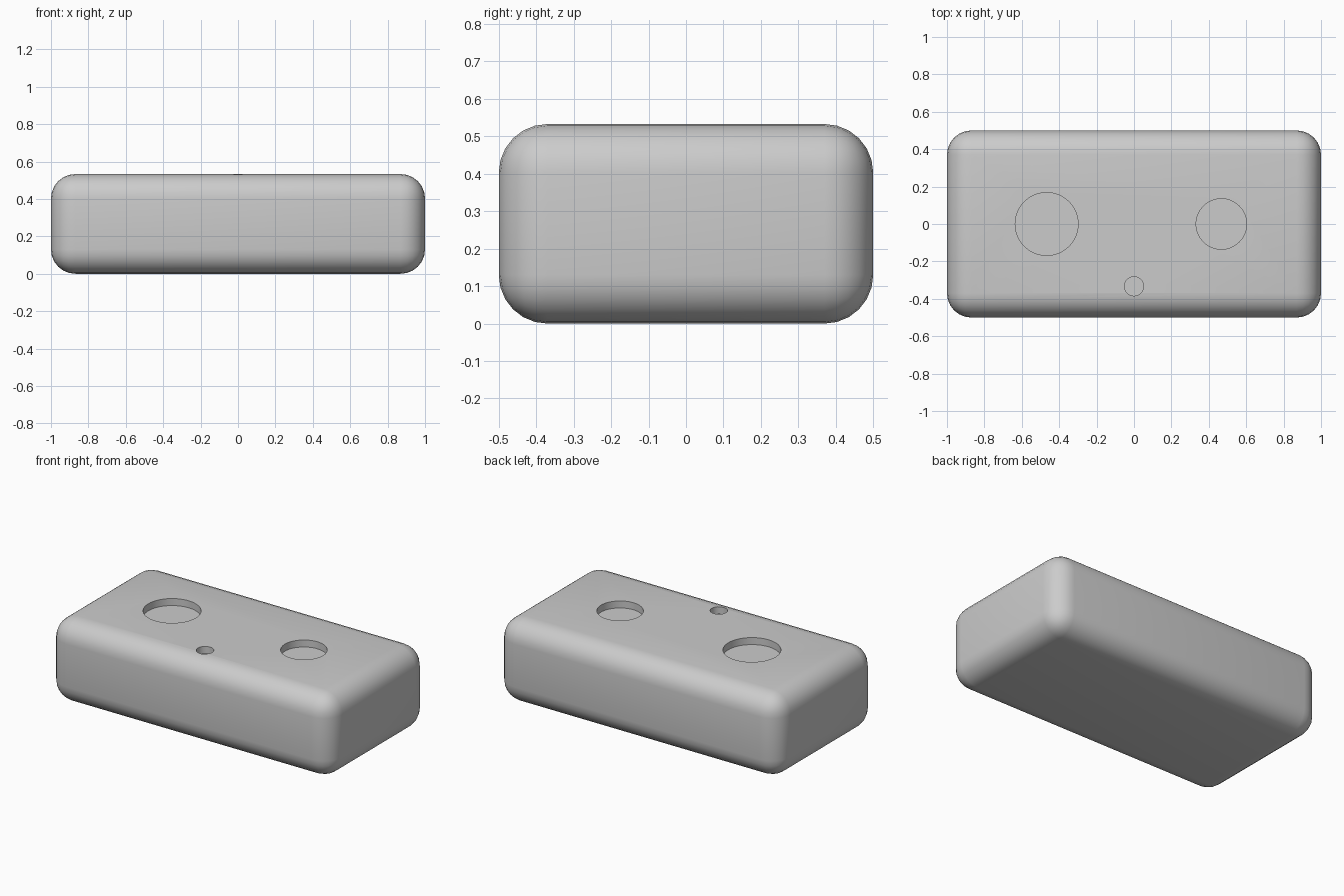
import bpy
import math

if "Cube" in bpy.data.objects:
    bpy.data.objects.remove(bpy.data.objects["Cube"], do_unlink=True)

LENGTH, DEPTH, HEIGHT = 2.0, 1.0, 0.533
ROUNDING = 0.13
RECESS = 0.045

# Single matte grey
grey = bpy.data.materials.new("plain grey")
grey.use_nodes = True
colour = (0.6, 0.6, 0.6, 1)
grey.diffuse_color = colour
grey.node_tree.nodes["Principled BSDF"].inputs["Base Color"].default_value = colour

# Rounded block
bpy.ops.mesh.primitive_cube_add(size=1, location=(0, 0, HEIGHT / 2))
body = bpy.context.object
body.name = "rounded_body"
body.scale = (LENGTH, DEPTH, HEIGHT)
bpy.ops.object.transform_apply(location=False, rotation=False, scale=True)
body.data.materials.append(grey)
bevel = body.modifiers.new("round_edges", "BEVEL")
bevel.width = ROUNDING
bevel.segments = 6


def round_recess(name, x, y, radius):
    """Cut a shallow circular recess into the top of the body."""
    bpy.ops.mesh.primitive_cylinder_add(
        vertices=64, radius=radius, depth=2 * RECESS, location=(x, y, HEIGHT))
    cutter = bpy.context.object
    cutter.name = name
    cutter.data.materials.append(grey)
    cutter.hide_render = True
    cut = body.modifiers.new(name, "BOOLEAN")
    cut.operation = "DIFFERENCE"
    cut.solver = "EXACT"
    cut.object = cutter
    return cutter


# Large, medium and small recesses
cutters = [
    round_recess("large_recess_cutter", -0.467, 0, 0.168),
    round_recess("medium_recess_cutter", 0.467, 0, 0.135),
    round_recess("small_recess_cutter", 0, -0.333, 0.051),
]

# Apply the cuts, then drop the cutters
bpy.ops.object.select_all(action="DESELECT")
body.select_set(True)
bpy.context.view_layer.objects.active = body
for modifier in list(body.modifiers):
    bpy.ops.object.modifier_apply(modifier=modifier.name)
for cutter in cutters:
    bpy.data.objects.remove(cutter, do_unlink=True)
bpy.ops.object.shade_smooth_by_angle(angle=math.radians(35))
